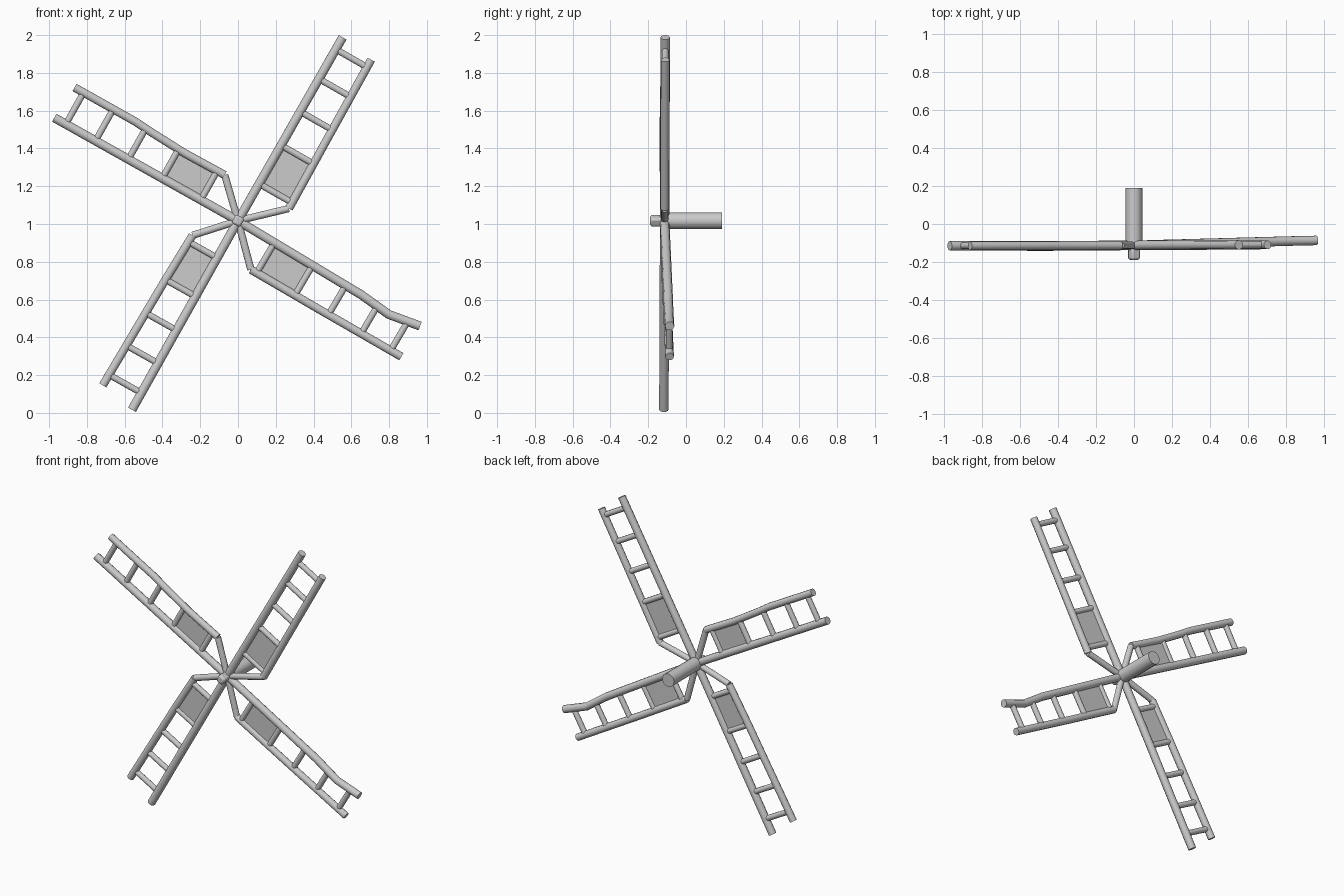
import bpy
from math import sin, cos, radians
from mathutils import Vector, Matrix

if "Cube" in bpy.data.objects:
    bpy.data.objects.remove(bpy.data.objects["Cube"])

HUB = Vector((0, -0.113, 1.017))


def smooth(ob):
    bpy.ops.object.select_all(action='DESELECT')
    ob.select_set(True)
    bpy.context.view_layer.objects.active = ob
    bpy.ops.object.shade_smooth_by_angle(angle=radians(40))


def tube(name, pts, r):
    """Round pole along a list of points."""
    cu = bpy.data.curves.new(name, 'CURVE')
    cu.dimensions = '3D'
    cu.bevel_depth = r
    cu.bevel_resolution = 3
    cu.use_fill_caps = True
    sp = cu.splines.new('POLY')
    sp.points.add(len(pts) - 1)
    for p, co in zip(sp.points, pts):
        p.co = (*co, 1)
    ob = bpy.data.objects.new(name, cu)
    bpy.context.collection.objects.link(ob)
    bpy.ops.object.select_all(action='DESELECT')
    ob.select_set(True)
    bpy.context.view_layer.objects.active = ob
    bpy.ops.object.convert(target='MESH')
    smooth(bpy.context.object)


def across(path, u):
    """Sideways offset of a path at distance u from the hub."""
    for (u0, v0), (u1, v1) in zip(path, path[1:]):
        if u <= u1:
            return v0 + (v1 - v0) * (u - u0) / (u1 - u0)
    return path[-1][1]


# Each sail: angle, depth shift at the tip, spar path, outer rail path
SAILS = [
    ("upper_right", 60.3, 0.003, [(0, 0), (0.6, 0), (1.118, 0)],
     [(0.19, 0.202), (0.6, 0.196), (1.09, 0.19)]),
    ("upper_left", 150.7, -0.002, [(0, 0), (0.6, 0), (1.115, 0)],
     [(0.18, 0.177), (0.42, 0.174), (0.625, 0.184), (0.73, 0.192), (1.1, 0.192)]),
    ("lower_left", 240.7, -0.004, [(0, 0), (0.6, 0), (1.147, 0)],
     [(0.185, 0.172), (0.45, 0.182), (1.11, 0.198)]),
    ("lower_right", -30.5, 0.026, [(0, 0), (0.76, 0.006), (0.94, 0.022), (1.113, -0.009)],
     [(0.19, 0.188), (0.6, 0.186), (1.11, 0.181)]),
]

for side, ang, lean, spar, rail in SAILS:
    a = radians(ang)
    d, p = Vector((cos(a), 0, sin(a))), Vector((sin(a), 0, -cos(a)))

    def P(u, v):
        return HUB + d * u + p * v + Vector((0, lean * u / 1.1, 0))

    tube(side + "_spar", [P(*q) for q in spar], 0.025)
    tube(side + "_rail", [P(*q) for q in rail], 0.023)
    tube(side + "_brace", [P(0, 0), P(*rail[0])], 0.02)
    for i, u in enumerate((0.225, 0.46, 0.665, 0.865, 1.045)):
        tube(f"{side}_rung_{i + 1}",
             [P(u, across(spar, u)), P(u, across(rail, u))], 0.018)

    # thin board between the two inner rungs
    quad = [P(u, v) for u, v in ((0.23, 0), (0.46, 0),
            (0.46, across(rail, 0.46)), (0.23, across(rail, 0.23)))]
    t = Vector((0, 0.006, 0))
    me = bpy.data.meshes.new(side + "_board")
    me.from_pydata([q - t for q in quad] + [q + t for q in quad], [],
                   [(0, 1, 2, 3), (7, 6, 5, 4)] +
                   [(i, i + 4, (i + 1) % 4 + 4, (i + 1) % 4) for i in range(4)])
    me.update()
    bpy.context.collection.objects.link(bpy.data.objects.new(side + "_board", me))

# axle running back from the sails
tube("axle", [(0, -0.125, 1.017), (0, 0.19, 1.017)], 0.045)

# rounded square boss on the front of the hub
bpy.ops.mesh.primitive_cube_add(size=1)
boss = bpy.context.object
boss.name = "hub_boss"
boss.data.transform(Matrix.Translation((0, -0.15, 1.017))
                    @ Matrix.Rotation(radians(30), 4, 'Y')
                    @ Matrix.Diagonal((0.052, 0.08, 0.052, 1)))
bev = boss.modifiers.new("bevel", 'BEVEL')
bev.width = 0.012
bev.segments = 2
smooth(boss)
